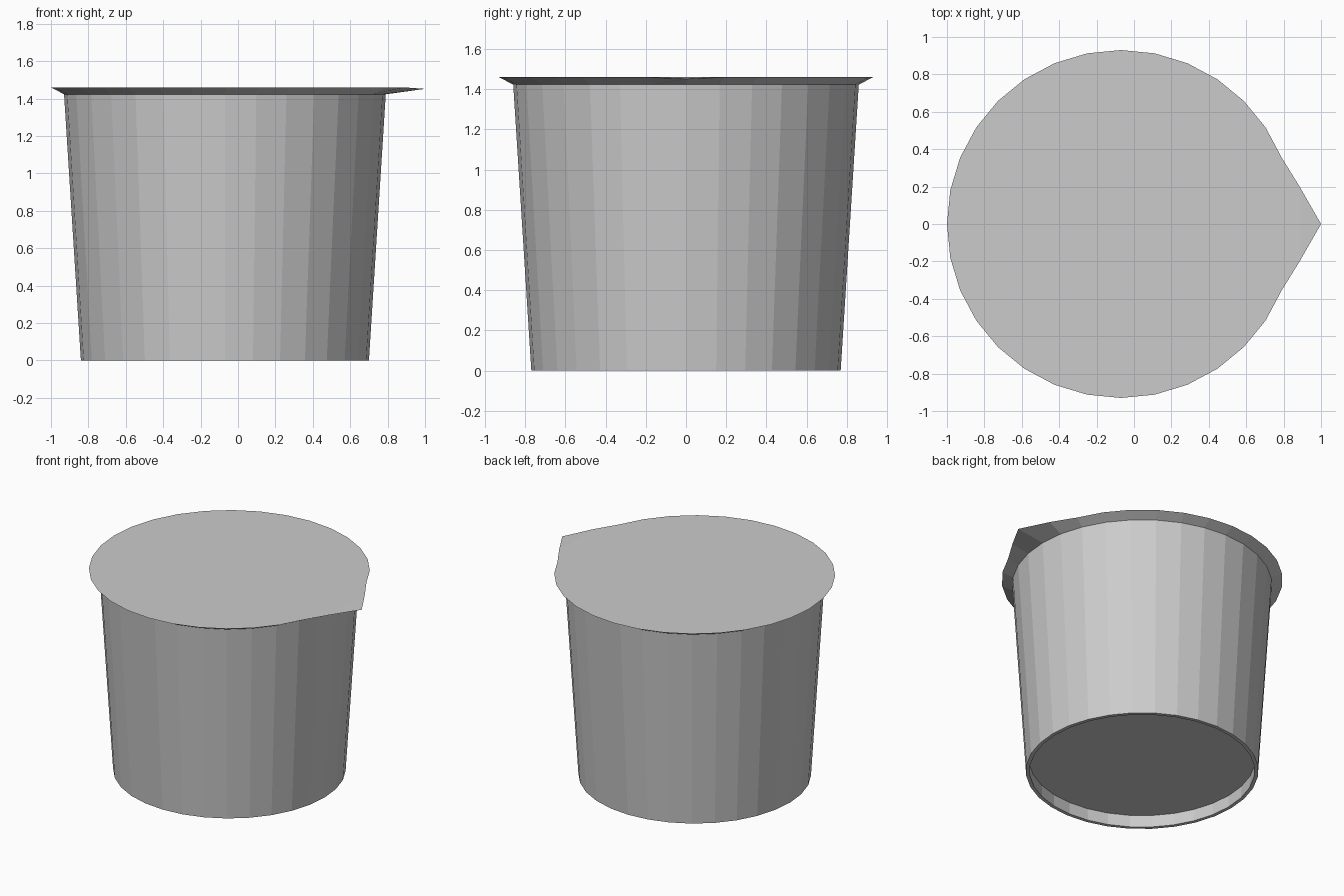
import bpy, bmesh
from math import sin, cos, tau

if "Cube" in bpy.data.objects:
    bpy.data.objects.remove(bpy.data.objects["Cube"])

N = 32          # sides of the pot
CX = -0.07      # pot axis; the peel tab sticks out towards +x
TOP = 1.46


def ring(bm, r, z, tab=False):
    """Circle of vertices; tab=True pulls the +x side out into a pointed peel tab."""
    verts = []
    for i in range(N):
        a = tau * i / N
        x, y, h = CX + r * cos(a), r * sin(a), z
        if tab and i == 0:
            x, h = 1.0, z - 0.008
        elif tab and i in (1, N - 1):
            x, y = 0.89, y * 1.06
        verts.append(bm.verts.new((x, y, h)))
    return verts


def bridge(bm, a, b):
    for i in range(N):
        j = (i + 1) % N
        bm.faces.new((a[i], a[j], b[j], b[i]))


def finish(bm, name):
    me = bpy.data.meshes.new(name)
    bm.to_mesh(me)
    bm.free()
    ob = bpy.data.objects.new(name, me)
    bpy.context.collection.objects.link(ob)
    return ob


# Cup: recessed base, foot ring and tapered wall
bm = bmesh.new()
profile = [(0.75, 0.09), (0.745, 0.0), (0.77, 0.0), (0.86, 1.423)]
rings = [ring(bm, r, z) for r, z in profile]
bm.faces.new(list(reversed(rings[0])))
for a, b in zip(rings, rings[1:]):
    bridge(bm, a, b)
finish(bm, "cup")

# Lid: sloping flange underneath, flat top and a slightly drooping tab
bm = bmesh.new()
inner = ring(bm, 0.86, 1.423)
outer = ring(bm, 0.93, TOP, tab=True)
bridge(bm, inner, outer)
bm.faces.new(outer[1:])
bm.faces.new((outer[N - 1], outer[0], outer[1]))
finish(bm, "lid")
